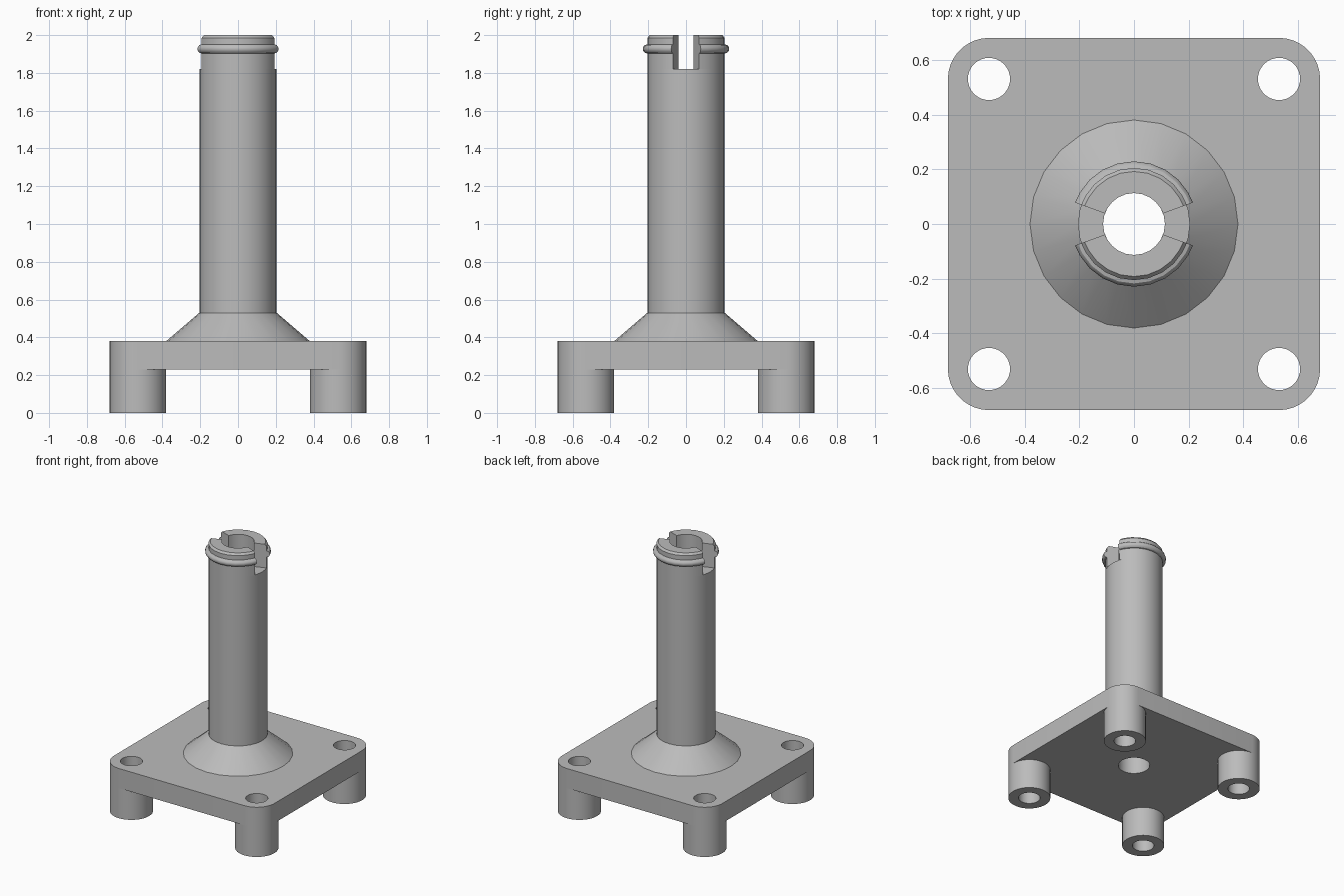
import bpy, bmesh
from math import radians, sin, cos, pi

cube = bpy.data.objects.get("Cube")
if cube:
    bpy.data.objects.remove(cube, do_unlink=True)

grey = bpy.data.materials.new("plain grey")
grey.use_nodes = True
colour = (0.5, 0.5, 0.5, 1)
grey.diffuse_color = colour
grey.node_tree.nodes["Principled BSDF"].inputs["Base Color"].default_value = colour

HALF, CORNER = 0.68, 0.15          # base plate
LEG, HOLE = HALF - CORNER, 0.077   # leg centre offset, screw hole radius
PLATE_LOW, PLATE_TOP = 0.23, 0.38
OUTER, BORE = 0.205, 0.113         # column radii
SLOT_FLOOR, TOP = 1.82, 2.0
SLOT = 20                          # half angle of the slots in degrees


def finish(ob):
    ob.data.materials.clear()
    ob.data.materials.append(grey)
    bpy.ops.object.select_all(action="DESELECT")
    ob.select_set(True)
    bpy.context.view_layer.objects.active = ob
    bpy.ops.object.shade_smooth_by_angle(angle=radians(30))


def lathe(name, profile, angles, centre=(0, 0), closed=False, full=True):
    """Turn an (r, z) profile through the angles; cap the ends of a part turn."""
    bm = bmesh.new()
    rings = [[bm.verts.new((centre[0] + r * cos(a), centre[1] + r * sin(a), z))
              for r, z in profile] for a in map(radians, angles)]
    count = len(profile)
    for i in range(len(rings) if full else len(rings) - 1):
        a, b = rings[i], rings[(i + 1) % len(rings)]
        for j in range(count if closed else count - 1):
            k = (j + 1) % count
            bm.faces.new((a[j], b[j], b[k], a[k]))
    if not full:
        bm.faces.new(rings[0])
        bm.faces.new(rings[-1][::-1])
    bmesh.ops.recalc_face_normals(bm, faces=bm.faces)
    mesh = bpy.data.meshes.new(name)
    bm.to_mesh(mesh)
    bm.free()
    ob = bpy.data.objects.new(name, mesh)
    bpy.context.collection.objects.link(ob)
    finish(ob)
    return ob


def arc(cx, cy, r, start, end, steps):
    turn = [radians(start + (end - start) * i / steps) for i in range(steps + 1)]
    return [(cx + r * cos(t), cy + r * sin(t)) for t in turn]


corners = [(LEG, LEG), (-LEG, LEG), (-LEG, -LEG), (LEG, -LEG)]

# Base plate: rounded square with four screw holes and the bore
outline = [p for i, (x, y) in enumerate(corners)
           for p in arc(x, y, CORNER, 90 * i, 90 * i + 90, 9)]
loops = [outline] + [arc(x, y, HOLE, 0, 360, 36)[:-1] for x, y in corners]
loops.append(arc(0, 0, BORE, 0, 360, 24)[:-1])
curve = bpy.data.curves.new("base_plate", "CURVE")
curve.dimensions = "2D"
curve.fill_mode = "BOTH"
curve.extrude = (PLATE_TOP - PLATE_LOW) / 2
for loop in loops:
    spline = curve.splines.new("POLY")
    spline.points.add(len(loop) - 1)
    for point, (x, y) in zip(spline.points, loop):
        point.co = (x, y, 0, 1)
    spline.use_cyclic_u = True
plate = bpy.data.objects.new("base_plate", curve)
bpy.context.collection.objects.link(plate)
plate.location.z = (PLATE_TOP + PLATE_LOW) / 2
bpy.ops.object.select_all(action="DESELECT")
plate.select_set(True)
bpy.context.view_layer.objects.active = plate
bpy.ops.object.convert(target="MESH")
plate = bpy.context.object
bm = bmesh.new()
bm.from_mesh(plate.data)
bmesh.ops.remove_doubles(bm, verts=bm.verts, dist=0.0001)
bmesh.ops.recalc_face_normals(bm, faces=bm.faces)
bm.to_mesh(plate.data)
bm.free()
finish(plate)

# Hollow legs under the corners
names = ("back_left_leg", "back_right_leg", "front_right_leg", "front_left_leg")
for name, centre in zip(names, corners):
    lathe(name, [(CORNER, PLATE_LOW), (CORNER, 0), (HOLE, 0), (HOLE, PLATE_LOW)],
          range(0, 360, 10), centre)

# Column with its flared foot, up to the slot floor
lathe("column", [(BORE, PLATE_TOP), (BORE, SLOT_FLOOR), (OUTER, SLOT_FLOOR),
                 (OUTER, 0.53), (0.38, PLATE_TOP)], range(0, 360, 15))

# Two collar halves between the slots, each with a bevelled top and a bead
collar = [(BORE, SLOT_FLOOR), (OUTER, SLOT_FLOOR), (OUTER, TOP - 0.015),
          (OUTER - 0.013, TOP), (BORE, TOP)]
bead = [(OUTER + 0.024 * cos(t * pi / 6), 1.927 + 0.024 * sin(t * pi / 6))
        for t in range(12)]
for side, turn in (("back", 0), ("front", 180)):
    angles = [turn + a for a in [SLOT, *range(30, 151, 15), 180 - SLOT]]
    lathe(side + "_collar", collar, angles, closed=True, full=False)
    lathe(side + "_bead", bead, angles, closed=True, full=False)
